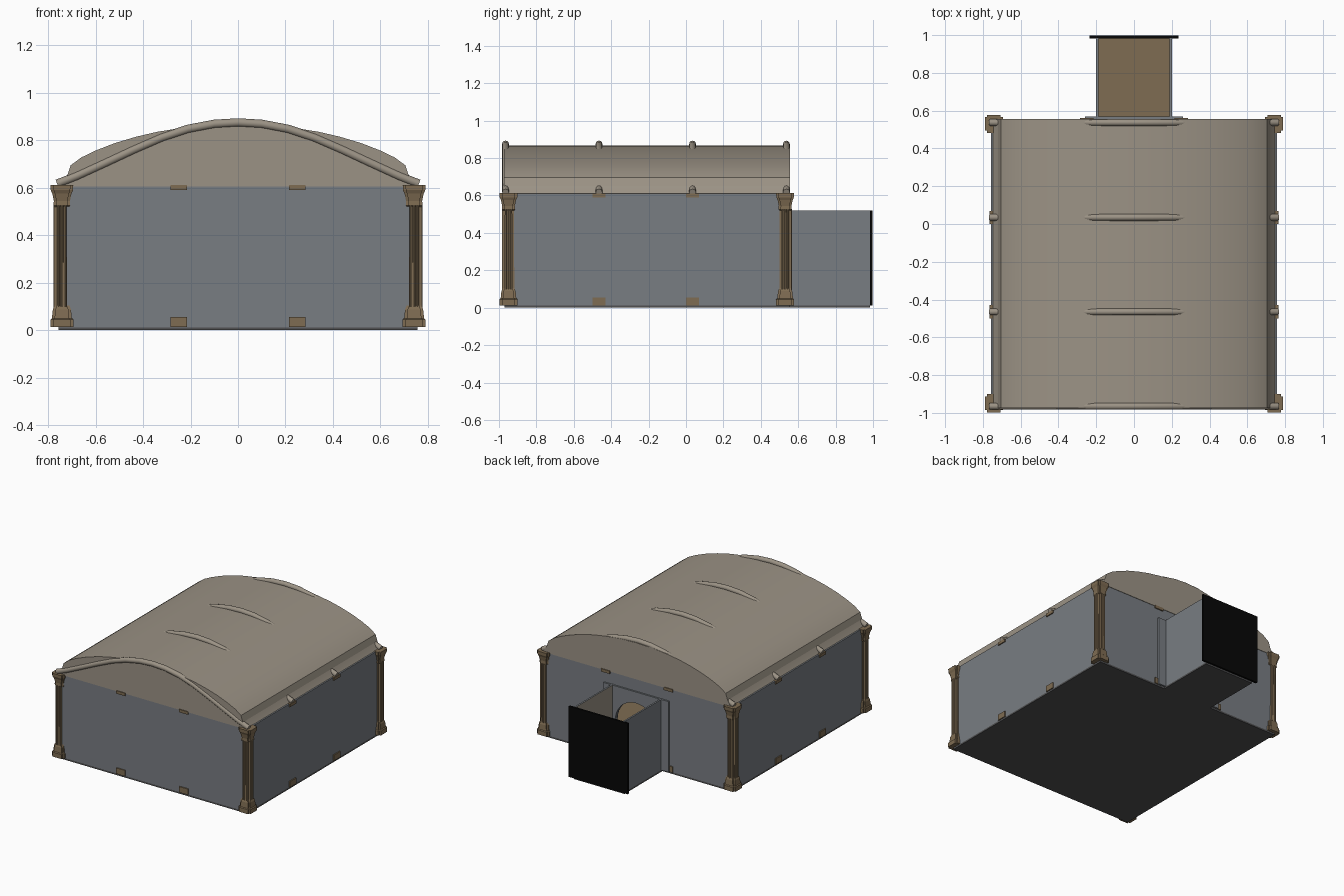
import bpy, bmesh, math
from mathutils import Vector, Matrix

if "Cube" in bpy.data.objects:
    bpy.data.objects.remove(bpy.data.objects["Cube"], do_unlink=True)


def material(name, r, g, b):
    m = bpy.data.materials.new(name)
    m.use_nodes = True
    m.diffuse_color = (r, g, b, 1)
    m.node_tree.nodes["Principled BSDF"].inputs["Base Color"].default_value = (r, g, b, 1)
    return m


GREY = material("slate grey", 0.19, 0.205, 0.225)
BEIGE = material("warm beige", 0.33, 0.29, 0.235)
BROWN = material("stone brown", 0.21, 0.15, 0.085)
DARK = material("dark grey", 0.08, 0.08, 0.082)
BLACK = material("black", 0.002, 0.002, 0.002)

# Main dimensions
WX, Y0, Y1 = 0.757, -0.97, 0.553
FLOOR, TOP, LOW_TOP = 0.012, 0.61, 0.52
T = 0.012


def finish(name, bm, mats, inner=None):
    """Make the object; faces looking along 'inner' get the second material."""
    bmesh.ops.recalc_face_normals(bm, faces=bm.faces)
    if inner:
        for f in bm.faces:
            f.material_index = int(f.normal.dot(Vector(inner)) > 0.9)
    me = bpy.data.meshes.new(name)
    bm.to_mesh(me)
    bm.free()
    for m in mats:
        me.materials.append(m)
    ob = bpy.data.objects.new(name, me)
    bpy.context.collection.objects.link(ob)
    return ob


def add_box(bm, a, b):
    a, b = Vector(a), Vector(b)
    s = b - a
    bmesh.ops.create_cube(bm, size=1, matrix=Matrix.Translation((a + b) / 2)
                          @ Matrix.Diagonal((abs(s.x), abs(s.y), abs(s.z), 1)))


def box(name, a, b, mats, inner=None):
    bm = bmesh.new()
    add_box(bm, a, b)
    return finish(name, bm, mats, inner)


def prism(name, outline, y0, y1, mats, inner=None):
    """Extrude an x-z outline along y."""
    bm = bmesh.new()
    face = bm.faces.new([bm.verts.new((x, y0, z)) for x, z in outline])
    new = bmesh.ops.extrude_face_region(bm, geom=[face])["geom"]
    bmesh.ops.translate(bm, vec=(0, y1 - y0, 0),
                        verts=[v for v in new if isinstance(v, bmesh.types.BMVert)])
    return finish(name, bm, mats, inner)


def add_loft(bm, cx, cy, levels):
    """Stack of rectangles (z, half x, half y)."""
    rings = [[bm.verts.new((cx + sx * hx, cy + sy * hy, z))
              for sx, sy in ((-1, -1), (1, -1), (1, 1), (-1, 1))] for z, hx, hy in levels]
    for lo, hi in zip(rings, rings[1:]):
        for i in range(4):
            j = (i + 1) % 4
            bm.faces.new((lo[i], lo[j], hi[j], hi[i]))
    bm.faces.new(rings[0])
    bm.faces.new(rings[-1])


def smooth(ob, degrees):
    bpy.ops.object.select_all(action="DESELECT")
    ob.select_set(True)
    bpy.context.view_layer.objects.active = ob
    bpy.ops.object.shade_smooth_by_angle(angle=math.radians(degrees))


# Floors
for part, hx, ya, yb in (("room", WX, Y0, Y1), ("passage", 0.2, Y1, 0.985)):
    box(part + "_floor", (-hx, ya, 0), (hx, yb, FLOOR), [DARK, BROWN], (0, 0, 1))

# Walls, with a beige inner side
box("front_wall", (-WX, Y0, FLOOR), (WX, Y0 + T, TOP), [GREY, BEIGE], (0, 1, 0))
for side, s in (("left", 1), ("right", -1)):
    box(side + "_wall", (s * WX, Y0 + T, FLOOR), (s * (WX - T), Y1 - T, TOP),
        [GREY, BEIGE], (-s, 0, 0))
    box(side + "_passage_wall", (s * 0.2, Y1, FLOOR), (s * 0.188, 0.985, LOW_TOP),
        [GREY, BEIGE], (-s, 0, 0))


# Back wall and door surround share the arched doorway
def doorway_outline(hx, top, r=0.165, spring=0.275):
    arch = [(r * math.cos(math.pi * i / 16), spring + r * math.sin(math.pi * i / 16))
            for i in range(17)]
    return [(-hx, FLOOR), (-hx, top), (hx, top), (hx, FLOOR), (r, FLOOR)] + arch + [(-r, FLOOR)]


prism("back_wall", doorway_outline(WX, TOP), Y1 - T, Y1, [GREY, BEIGE], (0, -1, 0))
prism("door_surround", doorway_outline(0.26, LOW_TOP), Y1 + 0.003, Y1 + 0.015, [GREY])

# Dark end panel of the passage
box("passage_end", (-0.235, 0.983, FLOOR), (0.235, 0.998, LOW_TOP), [BLACK])

# Vaulted roof with steep shoulders
half = [(0.75, 0.605), (0.738, 0.62), (0.72, 0.65), (0.705, 0.695), (0.66, 0.728),
        (0.6, 0.757), (0.52, 0.788), (0.43, 0.815), (0.34, 0.836), (0.24, 0.852),
        (0.13, 0.864)]
outline = half + [(0, 0.868)] + [(-x, z) for x, z in reversed(half)]
smooth(prism("vaulted_roof", outline, Y0 - 0.003, Y1 + 0.003, [BEIGE]), 12)

# Roof ribs: round tubes arching from wall to wall
half = [(0.762, 0.617), (0.68, 0.649), (0.56, 0.704), (0.44, 0.76), (0.32, 0.812),
        (0.21, 0.848), (0.1, 0.869)]
arch = half + [(0, 0.875)] + [(-x, z) for x, z in reversed(half)]
BAYS = (-0.465, 0.035)
for n, y in enumerate((-0.965,) + BAYS + (0.537,)):
    bm = bmesh.new()
    rings = []
    for i, (x, z) in enumerate(arch):
        a, b = arch[max(i - 1, 0)], arch[min(i + 1, len(arch) - 1)]
        t = Vector((b[0] - a[0], 0, b[1] - a[1])).normalized()
        up = t.cross(Vector((0, 1, 0)))
        rings.append([bm.verts.new(Vector((x, y, z)) + 0.018 *
                      (up * math.cos(k * math.pi / 6) + Vector((0, math.sin(k * math.pi / 6), 0))))
                      for k in range(12)])
    for lo, hi in zip(rings, rings[1:]):
        for k in range(12):
            j = (k + 1) % 12
            bm.faces.new((lo[k], lo[j], hi[j], hi[k]))
    bm.faces.new(rings[0])
    bm.faces.new(rings[-1])
    smooth(finish(f"roof_rib_{n + 1}", bm, [BEIGE]), 50)

# Pillar profile: z, half width, half depth
PILLAR = [(0.013, 0.036, 0.048), (0.045, 0.036, 0.048), (0.05, 0.031, 0.042),
          (0.088, 0.027, 0.038), (0.105, 0.021, 0.031), (0.52, 0.02, 0.03),
          (0.525, 0.025, 0.035), (0.545, 0.023, 0.034), (0.575, 0.03, 0.04),
          (0.59, 0.035, 0.047), (0.612, 0.036, 0.048)]

# Corner pillars: two crossed blocks with slim ribs on the outer faces
for fb, cy, sy in (("front", -0.949, -1), ("back", 0.53, 1)):
    for side, sx in (("left", 1), ("right", -1)):
        cx = sx * 0.742
        bm = bmesh.new()
        add_loft(bm, cx, cy, PILLAR)
        add_loft(bm, cx, cy, [(z, d, w) for z, w, d in PILLAR])
        for off in (-0.014, 0, 0.014):
            for x, y in ((cx + off, cy + sy * 0.03), (cx + sx * 0.03, cy + off)):
                bmesh.ops.create_cone(bm, segments=8, radius1=0.006, radius2=0.006, depth=0.43,
                                      cap_ends=True, matrix=Matrix.Translation((x, y, 0.312)))
        finish(f"{fb}_{side}_corner_pillar", bm, [BROWN])


# Bay pillars: set into the walls, only plinth and capital show outside
def bay_pillar(name, x, y, nx, ny):
    bm = bmesh.new()
    for z0, z1, w, out in ((0.013, 0.055, 0.035, 0.008), (0.055, 0.59, 0.02, -0.004),
                           (0.59, 0.611, 0.035, 0.008)):
        sx, sy = w * abs(ny), w * abs(nx)
        add_box(bm, (x + nx * out - sx, y + ny * out - sy, z0),
                (x - nx * 0.06 + sx, y - ny * 0.06 + sy, z1))
    finish(name, bm, [BROWN])


for n, s in enumerate((-0.25, 0.25)):
    bay_pillar(f"front_bay_pillar_{n + 1}", s, Y0, 0, -1)
    bay_pillar(f"back_bay_pillar_{n + 1}", s, Y1, 0, 1)
for n, y in enumerate(BAYS):
    bay_pillar(f"left_bay_pillar_{n + 1}", WX, y, 1, 0)
    bay_pillar(f"right_bay_pillar_{n + 1}", -WX, y, -1, 0)
